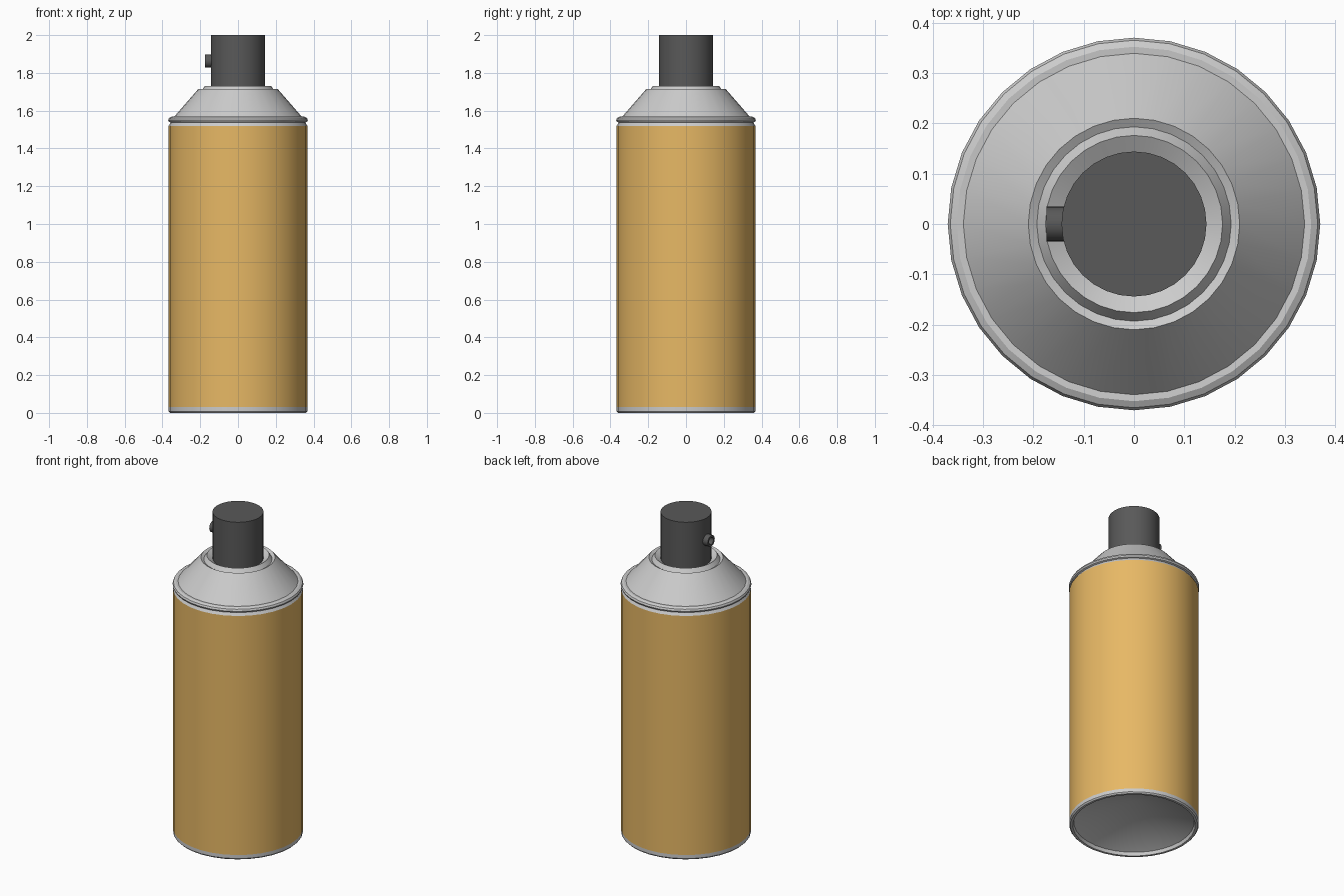
import bpy, bmesh
from math import sin, cos, pi, radians

if "Cube" in bpy.data.objects:
    bpy.data.objects.remove(bpy.data.objects["Cube"])


def material(name, color):
    m = bpy.data.materials.new(name)
    m.diffuse_color = (*color, 1)
    m.use_nodes = True
    m.node_tree.nodes["Principled BSDF"].inputs["Base Color"].default_value = m.diffuse_color
    return m


def lathe(name, profile, sides=32, mat=None):
    """Spin (radius, height) points about z; radius 0 closes to a pole."""
    bm = bmesh.new()
    rings = []
    for r, z in profile:
        if r == 0:
            rings.append([bm.verts.new((0, 0, z))] * sides)
        else:
            rings.append([bm.verts.new((r * cos(2 * pi * j / sides),
                                        r * sin(2 * pi * j / sides), z))
                          for j in range(sides)])
    for a, b in zip(rings, rings[1:]):
        for j in range(sides):
            k = (j + 1) % sides
            corners = list(dict.fromkeys((a[j], a[k], b[k], b[j])))
            bm.faces.new(corners)
    mesh = bpy.data.meshes.new(name)
    bm.to_mesh(mesh)
    bm.free()
    ob = bpy.data.objects.new(name, mesh)
    bpy.context.collection.objects.link(ob)
    if mat:
        mesh.materials.append(mat)
    bpy.ops.object.select_all(action='DESELECT')
    ob.select_set(True)
    bpy.context.view_layer.objects.active = ob
    bpy.ops.object.shade_smooth_by_angle(angle=radians(28))
    return ob


orange = material("orange_paint", (0.8, 0.48, 0.13))
dark = material("dark_plastic", (0.1, 0.1, 0.1))

# Base with the underside pushed in as a shallow cone
lathe("can_base", [(0, 0.16), (0.34, 0.02), (0.346, 0.0), (0.36, 0.0),
                   (0.367, 0.008), (0.367, 0.03)])

# Painted body
lathe("can_body", [(0.367, 0.03), (0.367, 1.52)], mat=orange)

# Neck groove, rolled rim, sloping shoulder and valve cup
lathe("can_shoulder", [(0.367, 1.52), (0.357, 1.537), (0.366, 1.541),
                       (0.37, 1.55), (0.365, 1.561), (0.352, 1.568),
                       (0.339, 1.567), (0.21, 1.715), (0.193, 1.705),
                       (0.176, 1.73), (0.144, 1.71)])

# Spray button
lathe("spray_cap", [(0.144, 1.71), (0.144, 2.0), (0, 2.0)], mat=dark)

# Nozzle tube pointing left, with a recessed outlet
nozzle = lathe("nozzle", [(0.035, 0.13), (0.035, 0.174), (0.022, 0.174),
                          (0.022, 0.146), (0, 0.146)], sides=16, mat=dark)
nozzle.rotation_euler = (0, -pi / 2, 0)
nozzle.location = (0, 0, 1.863)
